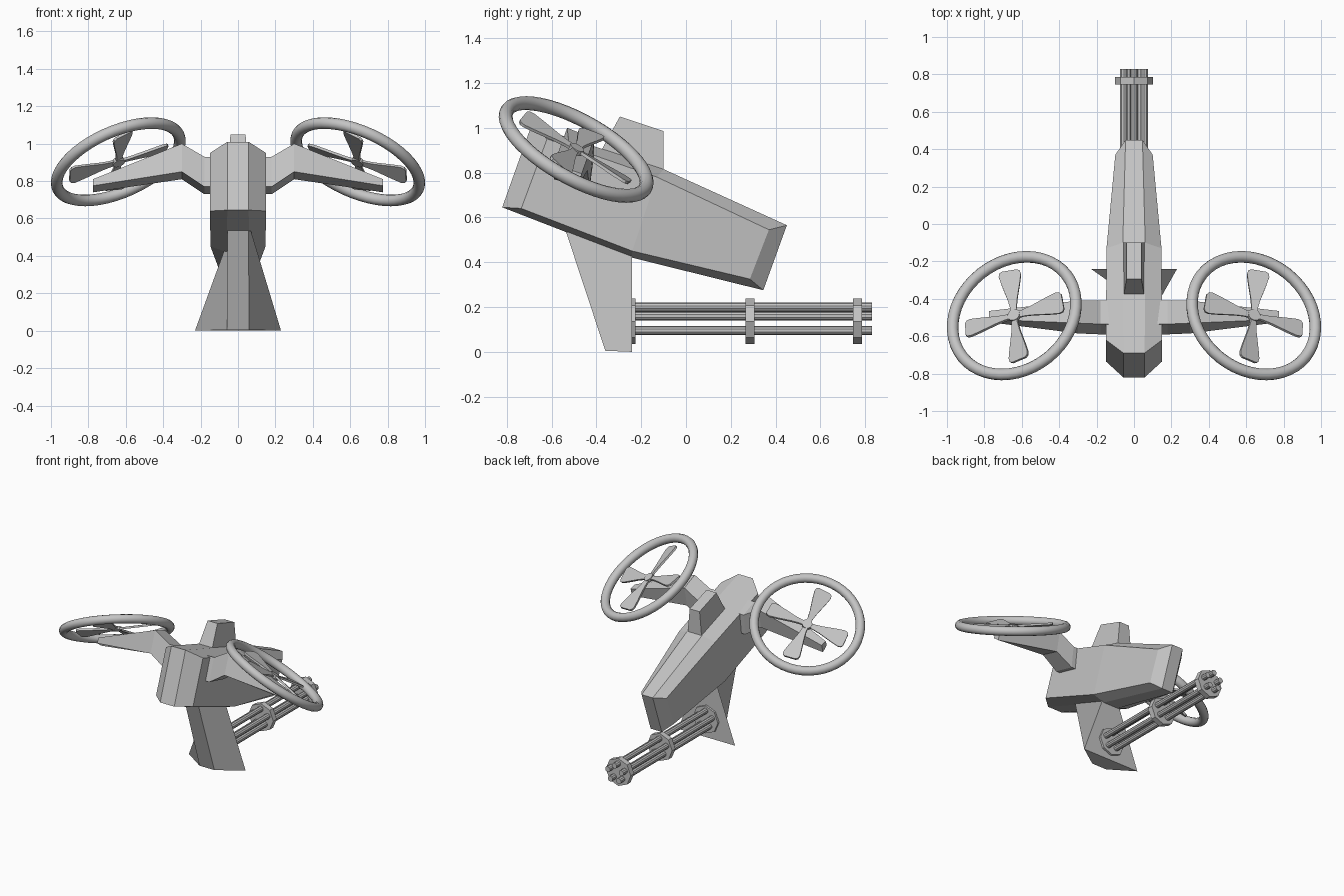
import bpy, bmesh, math
from mathutils import Vector, Matrix

if "Cube" in bpy.data.objects:
    bpy.data.objects.remove(bpy.data.objects["Cube"])

grey = bpy.data.materials.new("plain grey")
grey.diffuse_color = (0.55, 0.55, 0.55, 1)
grey.use_nodes = True
grey.node_tree.nodes["Principled BSDF"].inputs["Base Color"].default_value = grey.diffuse_color


def loft(name, sections, caps=None):
    """Skin equal-length point loops; caps lists index tuples for the end faces."""
    bm = bmesh.new()
    rows = [[bm.verts.new(p) for p in s] for s in sections]
    n = len(rows[0])
    for a, b in zip(rows, rows[1:]):
        for i in range(n):
            j = (i + 1) % n
            bm.faces.new((a[i], a[j], b[j], b[i]))
    for row in (rows[0], rows[-1]):
        for cap in caps or [range(n)]:
            bm.faces.new([row[i] for i in cap])
    bmesh.ops.recalc_face_normals(bm, faces=bm.faces)
    me = bpy.data.meshes.new(name)
    bm.to_mesh(me)
    bm.free()
    me.materials.append(grey)
    ob = bpy.data.objects.new(name, me)
    bpy.context.collection.objects.link(ob)
    return ob


def mirrored(half):
    """Complete a half section (x >= 0) with its mirror image."""
    return half + [(-x, y, z) for x, y, z in reversed(half)]


def rod(name, x, z, y0, y1, radius, sides):
    """Prism along y."""
    return loft(name, [[(x + radius * math.sin(2 * math.pi * i / sides), y,
                         z + radius * math.cos(2 * math.pi * i / sides))
                        for i in range(sides)] for y in (y0, y1)])


# Faceted, tilted hull
loft("hull", [
    mirrored([(.057, -.69, 1.01), (.15, -.62, .95), (.15, -.735, .64), (.057, -.82, .645)]),
    mirrored([(.06, -.10, .815), (.147, -.13, .78), (.147, -.24, .45), (.06, -.24, .42)]),
    mirrored([(.045, .45, .565), (.10, .37, .545), (.10, .285, .325), (.045, .345, .275)]),
], caps=[(0, 1, 2, 3), (0, 3, 4, 7), (4, 5, 6, 7)])

# Top fin
loft("top_fin", [
    mirrored([(.06, -.41, .84), (.04, -.295, 1.05)]),
    mirrored([(.06, -.10, .77), (.04, -.10, .985)]),
])

# Flared gun pylon below the hull
loft("gun_pylon", [
    mirrored([(.055, -.55, .58), (.055, -.24, .48)]),
    mirrored([(.06, -.36, .005), (.23, -.24, 0)]),
])

# Rotary gun: five barrels held by octagonal collars
for i in range(5):
    a = 2 * math.pi * i / 5
    rod("gun_barrel", .0575 * math.sin(a), .142 + .0575 * math.cos(a), -.24, .83, .02, 10)
for y0, y1 in ((-.245, -.225), (.265, .305), (.745, .785)):
    rod("gun_collar", 0, .136, y0, y1, .101, 8)

# Arms, guard rings and propellers, one set per side
ARM = [  # x, then (y, z) of front top, front bottom, rear bottom, rear top
    (.10, (-.535, .93), (-.59, .77), (-.43, .73), (-.41, .88)),
    (.18, (-.535, .93), (-.59, .77), (-.43, .73), (-.41, .88)),
    (.30, (-.53, 1.0), (-.585, .85), (-.44, .81), (-.41, .95)),
    (.775, (-.51, .81), (-.525, .775), (-.48, .74), (-.465, .795)),
]
BLADE = [(.0, .018), (.05, .018), (.10, .026), (.20, .05), (.25, .06),
         (.27, .056), (.28, .042)]
outline = BLADE + [(r, -w) for r, w in reversed(BLADE)]

n = Vector((.364, .458, .812)).normalized()      # propeller axis, right side
d1 = Vector((.094, .85, -.52))
d1 = (d1 - n * d1.dot(n)).normalized()
d2 = n.cross(d1)
centre = Vector((.64, -.49, .903))

for s, side in ((1, "right"), (-1, "left")):
    flip = Matrix.Diagonal((s, 1, 1))
    loft(side + "_arm", [[(s * row[0], y, z) for y, z in row[1:]] for row in ARM])

    # Smooth guard ring
    axis = flip @ n
    bpy.ops.mesh.primitive_torus_add(
        major_segments=48, minor_segments=12, major_radius=.354, minor_radius=.031,
        location=flip @ centre, rotation=axis.to_track_quat('Z', 'Y').to_euler())
    ring = bpy.context.object
    ring.name = side + "_guard_ring"
    ring.data.materials.append(grey)
    bpy.ops.object.shade_smooth()

    # Four pitched blades
    pitch = math.radians(12)
    for k in range(4):
        a = k * math.pi / 2
        u = d1 * math.cos(a) + d2 * math.sin(a)
        v = n.cross(u)
        w = v * math.cos(pitch) - n * math.sin(pitch)
        t = n * math.cos(pitch) + v * math.sin(pitch)
        loft(side + "_blade", [[flip @ (centre + u * r + w * q + t * h) for r, q in outline]
                               for h in (-.007, .007)])

    # Hub disc
    loft(side + "_hub", [[flip @ (centre + (d1 * math.cos(i * math.pi / 8)
                                            + d2 * math.sin(i * math.pi / 8)) * .034 + n * h)
                          for i in range(16)] for h in (-.012, .012)])
